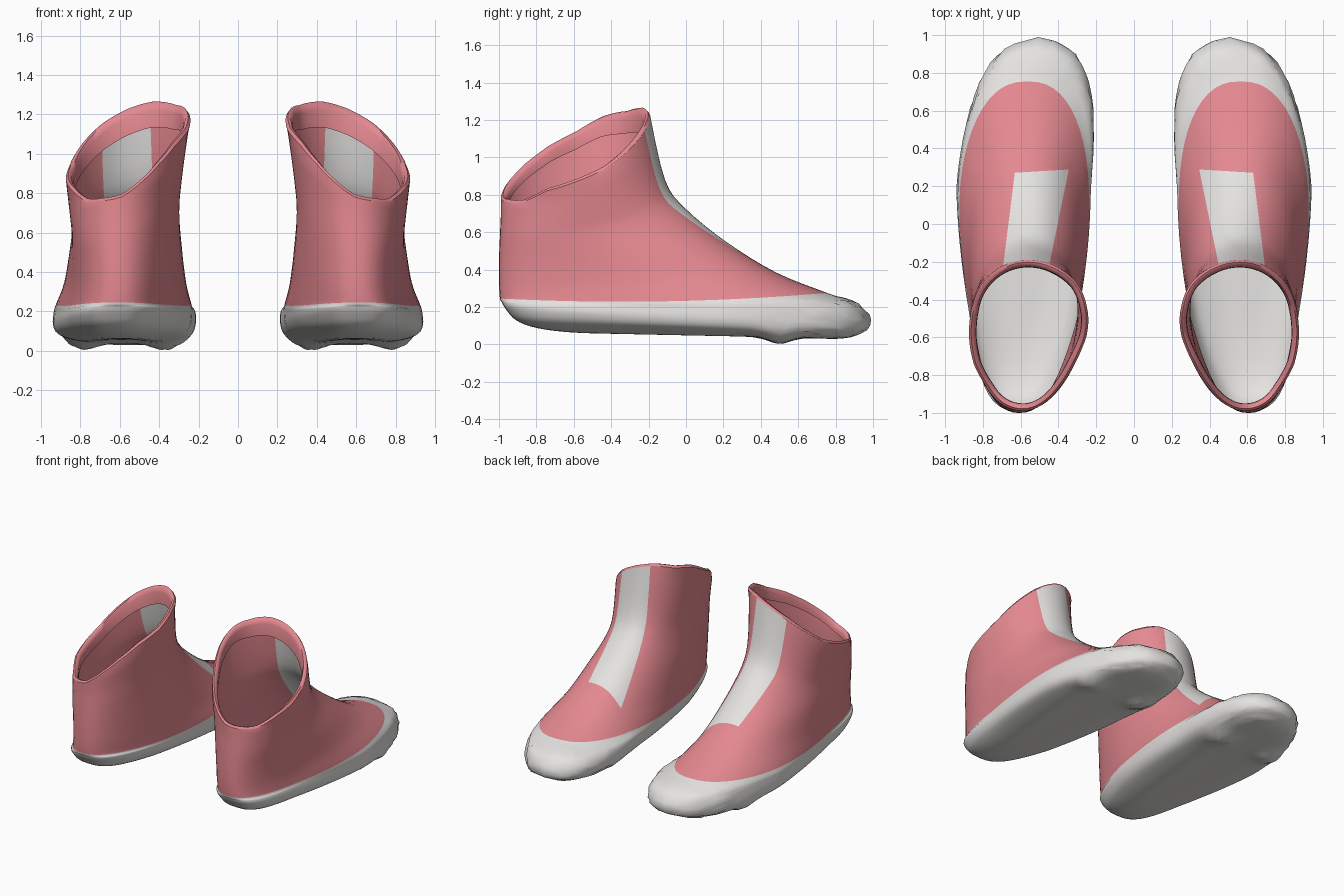
import bpy, bmesh, math, random
from mathutils import Vector

if "Cube" in bpy.data.objects:
    bpy.data.objects.remove(bpy.data.objects["Cube"])

random.seed(4)
SEG = 64      # points round each ring
STEPS = 4     # interpolated rings between key rings


def material(name, color):
    m = bpy.data.materials.new(name)
    m.diffuse_color = (*color, 1)
    m.use_nodes = True
    m.node_tree.nodes["Principled BSDF"].inputs["Base Color"].default_value = m.diffuse_color
    return m


pink = material("rose_pink", (0.78, 0.25, 0.28))
white = material("off_white", (0.78, 0.77, 0.75))

# Key rings from sole to rim: back y, toe y, back z, toe z, half width back,
# half width front, roundness, sag, side tilt, centre x, toe shift
KEYS = [
    (-0.30, 0.30, 0.055, 0.045, 0.07, 0.09, 0.85, 0.00, 0.00, 0.590, 0.05),
    (-0.60, 0.62, 0.063, 0.035, 0.14, 0.19, 0.80, 0.00, 0.00, 0.592, 0.06),
    (-0.80, 0.81, 0.088, 0.030, 0.215, 0.285, 0.74, -0.008, 0.00, 0.593, 0.06),
    (-0.91, 0.91, 0.130, 0.050, 0.270, 0.36, 0.70, -0.005, 0.00, 0.592, 0.065),
    (-0.965, 0.97, 0.190, 0.110, 0.295, 0.390, 0.67, 0.01, 0.00, 0.588, 0.075),
    (-0.985, 0.92, 0.225, 0.215, 0.295, 0.392, 0.69, 0.02, 0.00, 0.582, 0.065),
    (-0.995, 0.755, 0.245, 0.275, 0.285, 0.385, 0.82, 0.03, 0.00, 0.580, 0.02),
    (-1.00, 0.48, 0.33, 0.385, 0.270, 0.34, 0.86, 0.02, 0.00, 0.573, 0.0),
    (-1.00, 0.22, 0.45, 0.545, 0.265, 0.305, 0.90, 0.00, 0.05, 0.571, 0.0),
    (-0.995, 0.00, 0.58, 0.72, 0.265, 0.28, 0.92, 0.00, 0.18, 0.571, 0.0),
    (-0.99, -0.11, 0.69, 0.87, 0.265, 0.30, 0.95, 0.00, 0.30, 0.568, 0.0),
    (-0.99, -0.19, 0.79, 1.21, 0.27, 0.35, 1.00, 0.00, 0.42, 0.558, 0.0),
]
SOLE_TOP = 6 * STEPS


def catmull(a, b, c, d, t):
    return tuple(0.5 * (2 * q + (r - p) * t + (2 * p - 5 * q + 4 * r - s) * t * t
                        + (3 * q - p - 3 * r + s) * t ** 3) for p, q, r, s in zip(a, b, c, d))


def ring(key):
    yb, yf, zb, zf, wb, wf, power, sag, tilt, mid_x, shift = key
    pts = []
    for i in range(SEG):
        a = 2 * math.pi * i / SEG
        u = (1 + math.cos(a)) / 2
        s = math.sin(a)
        y = yb + (yf - yb) * u
        k = u * u * (3 - 2 * u)
        dx = math.copysign(abs(s) ** power, s) * (wb + (wf - wb) * k)
        # the toe turns inward, the heel sits a little outward
        cx = mid_x - shift * max(0, (y - 0.2) / 0.7) + 0.035 * max(0, (-0.5 - y) / 0.5)
        z = zb + (zf - zb) * u - sag * 4 * u * (1 - u) - tilt * dx
        pts.append(Vector((cx + dx, y, z)))
    return pts


def skin(bm, rings):
    rows = [[bm.verts.new(p) for p in r] for r in rings]
    faces = []
    for r0, r1 in zip(rows, rows[1:]):
        faces.append([bm.faces.new((r0[i], r0[(i + 1) % SEG], r1[(i + 1) % SEG], r1[i]))
                      for i in range(SEG)])
    return rows, faces


def finish(bm, name):
    bmesh.ops.recalc_face_normals(bm, faces=bm.faces)
    me = bpy.data.meshes.new(name)
    bm.to_mesh(me)
    bm.free()
    ob = bpy.data.objects.new(name, me)
    bpy.context.collection.objects.link(ob)
    me.materials.append(pink)
    me.materials.append(white)
    bpy.context.view_layer.objects.active = ob
    ob.select_set(True)
    bpy.ops.object.shade_smooth_by_angle(angle=math.radians(60))
    ob.select_set(False)
    mir = ob.modifiers.new("other_foot", 'MIRROR')
    mir.use_mirror_merge = False
    return ob


# Smoothly interpolated rings
rings = []
for n in range(len(KEYS) - 1):
    q = [KEYS[min(max(n + o, 0), len(KEYS) - 1)] for o in (-1, 0, 1, 2)]
    rings += [ring(catmull(*q, j / STEPS)) for j in range(STEPS)]
rings.append(ring(KEYS[-1]))

# Crumpled toe and the low spots under the ball of the foot
for k, r in enumerate(rings[:SOLE_TOP]):
    for p in r:
        if p.y > 0.6 and 10 < k < SOLE_TOP - 1:
            p += Vector([random.uniform(-0.006, 0.006) for _ in range(3)])
        if p.z < 0.12:
            for bx in (0.36, 0.80):
                d = ((p.x - bx) / 0.1) ** 2 + ((p.y - 0.5) / 0.08) ** 2
                p.z -= 0.04 * math.exp(-d)
        # pointed tip of the toe
        p.y += 0.025 * math.exp(-((p.x - 0.48) / 0.06) ** 2) * max(0, (p.y - 0.9) / 0.07)
        p.z = max(p.z, 0.0)

# Slightly ragged rim, bumps spread over a few points each
bumps = [random.uniform(-0.018, 0.018) for _ in range(SEG // 4)]
for i, p in enumerate(rings[-1]):
    t = (i % 4) / 4
    a, b = bumps[i // 4], bumps[(i // 4 + 1) % len(bumps)]
    p.z += a + (b - a) * t
    p.x += 0.5 * (a + (b - a) * t)

# Shoe shell: pale sole, pink upper
bm = bmesh.new()
rows, faces = skin(bm, rings)
bm.faces.new(rows[0]).material_index = 1
for band in faces[:SOLE_TOP]:
    for f in band:
        f.material_index = 1

# Tongue stripe cut into the instep
inner = (Vector((0.345, 0.29, 0)), Vector((0.445, -0.2, 0)))
outer = (Vector((0.63, 0.28, 0)), Vector((0.69, -0.2, 0)))
planes = []
for a, b in (inner, outer):
    d = b - a
    planes.append((a, Vector((-d.y, d.x, 0)).normalized()))
# the lower end runs very slightly askew
planes.append((Vector((0.49, 0.28, 0)), Vector((-0.06, -1, 0)).normalized()))


def is_instep(f):
    return f.material_index == 0 and f.calc_center_median().y > -0.42


for co, no in planes:
    part = [f for f in bm.faces if is_instep(f)]
    geom = list({v for f in part for v in f.verts}) + list({e for f in part for e in f.edges}) + part
    bmesh.ops.bisect_plane(bm, geom=geom, dist=1e-5, plane_co=co, plane_no=no)
for f in bm.faces:
    if is_instep(f):
        side = [(f.calc_center_median() - co).dot(no) for co, no in planes]
        if side[0] > 0 and side[1] < 0 and side[2] > 0:
            f.material_index = 1
finish(bm, "shoe_shell")

# Cuff: rim rolled inward and hanging inside the opening
rim = rings[-1]
mid = sum(rim, Vector()) / SEG


def inset(amount, dz):
    out = []
    for p in rim:
        v = Vector((mid.x - p.x, mid.y - p.y, 0)).normalized()
        fade = 0.35 + 0.65 * (p.y + 1) / 0.8
        out.append(p + v * amount + Vector((0, 0, dz * (fade if dz < 0 else 1))))
    return out


bm = bmesh.new()
skin(bm, [rim, inset(0.012, 0.014), inset(0.028, 0.008), inset(0.038, -0.03), inset(0.04, -0.12)])
finish(bm, "rolled_cuff")
